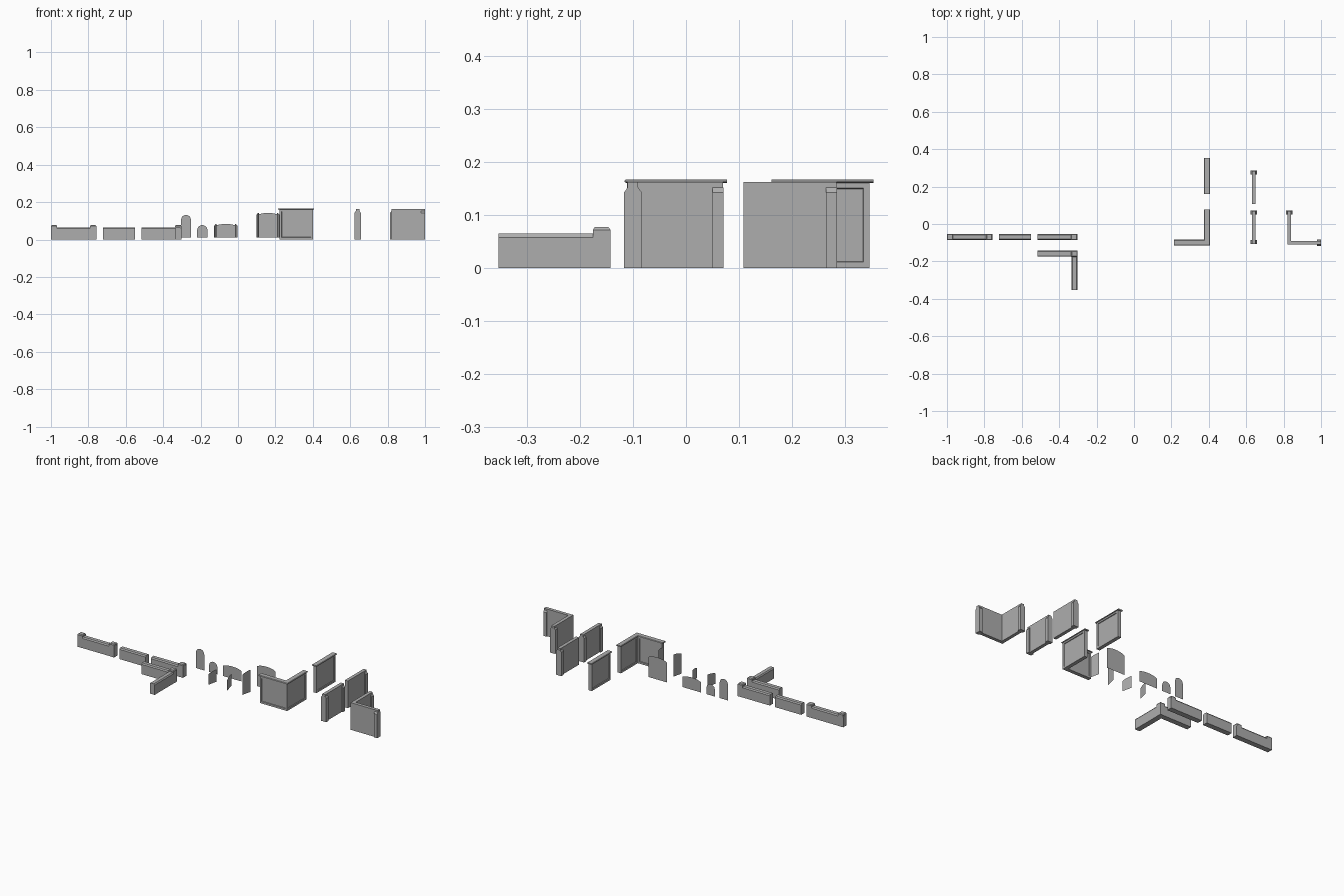
import bpy, bmesh, math
from mathutils import Vector

cube = bpy.data.objects.get("Cube")
if cube:
    bpy.data.objects.remove(cube)

grey = bpy.data.materials.new("stone_grey")
grey.use_nodes = True
colour = (0.42, 0.42, 0.42, 1)
grey.diffuse_color = colour
grey.node_tree.nodes["Principled BSDF"].inputs["Base Color"].default_value = colour


def finish(name, bm, closed=True):
    if closed:
        bmesh.ops.recalc_face_normals(bm, faces=bm.faces)
    mesh = bpy.data.meshes.new(name)
    bm.to_mesh(mesh)
    bm.free()
    mesh.materials.append(grey)
    obj = bpy.data.objects.new(name, mesh)
    bpy.context.collection.objects.link(obj)
    return obj


def sweep(name, path, section, recess=0):
    """Carry an upright section along a flat path with mitred corners."""
    bm = bmesh.new()
    pts = [Vector(p) for p in path]
    dirs = [(b - a).normalized() for a, b in zip(pts, pts[1:])]
    rings = []
    for i, p in enumerate(pts):
        a, b = dirs[max(i - 1, 0)], dirs[min(i, len(dirs) - 1)]
        na, nb = Vector((-a.y, a.x)), Vector((-b.y, b.x))
        side = (na + nb) / (1 + na.dot(nb))
        rings.append([bm.verts.new((p.x + side.x * o, p.y + side.y * o, z))
                      for o, z in section])
    n = len(section)
    for r, s in zip(rings, rings[1:]):
        for k in range(n):
            bm.faces.new((r[k], r[(k + 1) % n], s[(k + 1) % n], s[k]))
    bm.faces.new(rings[0])
    bm.faces.new(rings[-1][::-1])
    bmesh.ops.recalc_face_normals(bm, faces=bm.faces)
    if recess:
        bm.normal_update()
        big = [f for f in bm.faces if abs(f.normal.z) < 0.1 and f.calc_area() > 0.015]
        bmesh.ops.inset_individual(bm, faces=big, thickness=0.016)
        bmesh.ops.inset_individual(bm, faces=big, thickness=0.002, depth=-recess)
    return finish(name, bm)


def symmetric(half):
    return half + [(-o, z) for o, z in reversed(half)]


LOW = symmetric([(0.016, 0), (0.016, 0.058), (0.011, 0.065)])
BODY = symmetric([(0.011, 0), (0.011, 0.162)])
CAP = symmetric([(0.011, 0.160), (0.016, 0.162), (0.016, 0.164), (0.013, 0.167)])
THIN = symmetric([(0.01, 0), (0.01, 0.162)])
PIER = symmetric([(0.017, 0), (0.017, 0.142), (0.01, 0.152)])


# Low parapets with chamfered tops and raised end blocks
def low_block(name, x, y):
    bm = bmesh.new()
    h = 0.0165
    base = bm.faces.new([bm.verts.new((x + sx * h, y + sy * h, 0))
                         for sx, sy in ((-1, -1), (1, -1), (1, 1), (-1, 1))])
    up = bmesh.ops.extrude_face_region(bm, geom=[base], use_keep_orig=True)["geom"]
    for v in up:
        if isinstance(v, bmesh.types.BMVert):
            v.co.z = 0.072
    bmesh.ops.recalc_face_normals(bm, faces=bm.faces)
    top = [f for f in bm.faces if f.calc_center_median().z > 0.07]
    bmesh.ops.inset_individual(bm, faces=top, thickness=0.005, depth=0.005)
    finish(name, bm)


sweep("parapet_two_ends", [(-1, -0.07), (-0.757, -0.07)], LOW)
sweep("parapet_straight", [(-0.722, -0.07), (-0.55, -0.07)], LOW)
sweep("parapet_one_end", [(-0.515, -0.07), (-0.303, -0.07)], LOW)
sweep("parapet_corner", [(-0.515, -0.159), (-0.319, -0.159), (-0.319, -0.353)], LOW)
for name, x, y in (("left_end_block", -0.983, -0.07), ("right_end_block", -0.774, -0.07),
                   ("single_end_block", -0.32, -0.07), ("corner_block", -0.319, -0.159)):
    low_block(name, x, y)


# Thin arched panels and open double leaves
def arch_height(t, side, top):
    return side + (top - side) * math.sqrt(max(0, 1 - 0.8 * t * t)) if top - side < 0.025 \
        else side + (top - side) * math.sqrt(max(0, 1 - t * t))


def panel(name, start, end, side, top, t0=-1, t1=1):
    bm = bmesh.new()
    a, b = Vector(start), Vector(end)
    outline = [(a, 0.01), (b, 0.01)]
    steps = 10
    for i in range(steps + 1):
        f = 1 - i / steps
        outline.append((a.lerp(b, f), arch_height(t0 + (t1 - t0) * f, side, top)))
    bm.faces.new([bm.verts.new((p.x, p.y, z)) for p, z in outline])
    finish(name, bm, closed=False)


panel("tall_door", (-0.306, 0.04), (-0.25, 0.04), 0.103, 0.131)
panel("short_door", (-0.22, 0.04), (-0.162, 0.04), 0.048, 0.077)
for label, x, side, top in (("low_gate", -0.065, 0.062, 0.083), ("high_gate", 0.16, 0.118, 0.142)):
    panel(label, (x - 0.061, 0.04), (x + 0.061, 0.04), side, top)
    for word, s in (("left", 1), ("right", -1)):
        panel(label + "_" + word + "_leaf", (x + s * 0.062, -0.098), (x + s * 0.049, -0.039),
              side, top, -1, 0)

# Tall framed walls with overhanging caps
sweep("framed_corner", [(0.222, -0.1), (0.391, -0.1), (0.391, 0.07)], BODY, 0.004)
sweep("framed_corner_cap", [(0.215, -0.1), (0.391, -0.1), (0.391, 0.077)], CAP)
sweep("framed_wall", [(0.39, 0.168), (0.39, 0.346)], BODY, 0.004)
sweep("framed_wall_cap", [(0.39, 0.161), (0.39, 0.353)], CAP)

# Thin walls with piers at their ends
sweep("thin_wall_one_pier", [(0.64, 0.108), (0.64, 0.284)], THIN)
sweep("thin_wall_two_piers", [(0.64, -0.106), (0.64, 0.07)], THIN)
sweep("thin_corner", [(1, -0.1), (0.83, -0.1), (0.83, 0.07)], THIN)
for name, a, b in (("single_pier", (0.64, 0.264), (0.64, 0.285)),
                   ("back_pier", (0.64, 0.05), (0.64, 0.071)),
                   ("front_pier", (0.64, -0.107), (0.64, -0.086)),
                   ("corner_side_pier", (0.979, -0.1), (1, -0.1)),
                   ("corner_back_pier", (0.83, 0.05), (0.83, 0.071))):
    sweep(name, a and [a, b], PIER)
